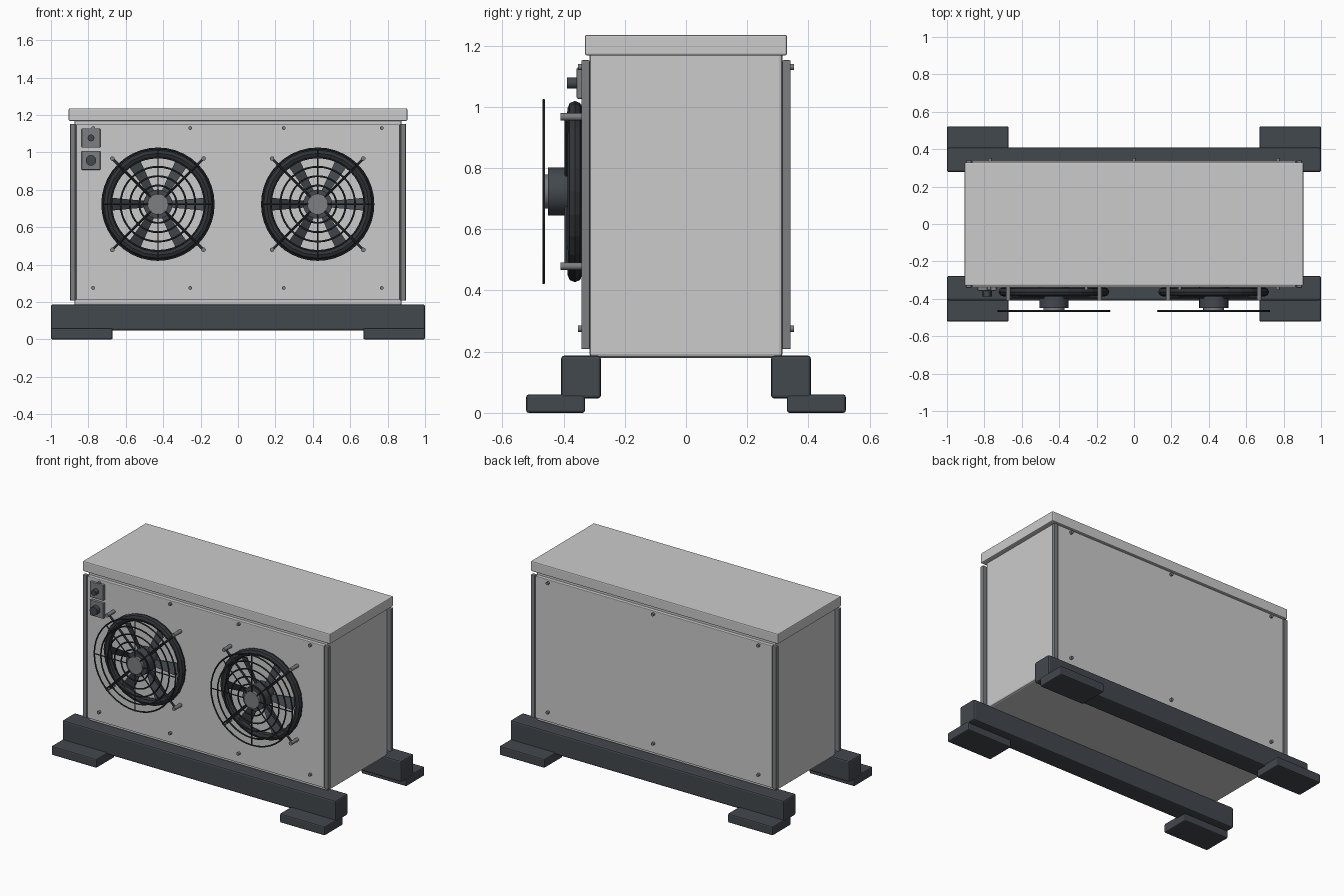
import bpy, bmesh
from math import sin, cos, pi, radians
from mathutils import Vector, Matrix

if "Cube" in bpy.data.objects:
    bpy.data.objects.remove(bpy.data.objects["Cube"])


def material(name, rgb):
    m = bpy.data.materials.new(name)
    m.diffuse_color = (*rgb, 1)
    m.use_nodes = True
    m.node_tree.nodes["Principled BSDF"].inputs["Base Color"].default_value = m.diffuse_color
    return m


DARK = material("dark_steel", (0.055, 0.065, 0.075))
BLACK = material("black_paint", (0.03, 0.034, 0.038))
MID = material("mid_grey", (0.2, 0.21, 0.22))


def finish(bm, name, mat=None, bevel=0, smooth=False):
    bmesh.ops.recalc_face_normals(bm, faces=bm.faces)
    me = bpy.data.meshes.new(name)
    bm.to_mesh(me)
    bm.free()
    ob = bpy.data.objects.new(name, me)
    bpy.context.collection.objects.link(ob)
    if mat:
        me.materials.append(mat)
    if bevel:
        mod = ob.modifiers.new("bevel", 'BEVEL')
        mod.width, mod.segments = bevel, 2
    if smooth:
        bpy.ops.object.select_all(action='DESELECT')
        ob.select_set(True)
        bpy.context.view_layer.objects.active = ob
        bpy.ops.object.shade_smooth_by_angle(angle=radians(35))
    return ob


def box(name, x, y, z, mat=None, bevel=0.006):
    """Box from (min, max) ranges."""
    bm = bmesh.new()
    bmesh.ops.create_cube(bm, size=1)
    for v in bm.verts:
        v.co = Vector([r[0] + (c + 0.5) * (r[1] - r[0]) for r, c in zip((x, y, z), v.co)])
    return finish(bm, name, mat, bevel)


def rod(bm, a, b, r, seg=8):
    """Add a capped cylinder between two points."""
    a, b = Vector(a), Vector(b)
    d = b - a
    m = Matrix.Translation((a + b) / 2) @ d.to_track_quat('Z', 'Y').to_matrix().to_4x4()
    bmesh.ops.create_cone(bm, cap_ends=True, segments=seg, radius1=r, radius2=r,
                          depth=d.length, matrix=m)


def ring(bm, cx, cy, cz, profile, seg):
    """Revolve a closed (radius, y) profile around the y axis."""
    loops = []
    for i in range(seg):
        t = 2 * pi * i / seg
        loops.append([bm.verts.new((cx + r * cos(t), cy + y, cz + r * sin(t))) for r, y in profile])
    n = len(profile)
    for i in range(seg):
        p, q = loops[i], loops[(i + 1) % seg]
        for j in range(n):
            bm.faces.new((p[j], q[j], q[(j + 1) % n], p[(j + 1) % n]))


def circle_profile(R, r, n):
    return [(R + r * cos(2 * pi * k / n), r * sin(2 * pi * k / n)) for k in range(n)]


# Cabinet
box("cabinet_body", (-0.875, 0.875), (-0.315, 0.315), (0.18, 1.18), None, 0.012)
box("top_lid", (-0.905, 0.905), (-0.33, 0.33), (1.168, 1.235), None, 0.006)

# Panels, corner posts, base rails and feet, mirrored front to back
for side, s in (("front", -1), ("back", 1)):
    def span(a, b):
        return tuple(sorted((s * a, s * b)))
    box(side + "_panel", (-0.865, 0.865), span(0.31, 0.338), (0.21, 1.15), None, 0.004)
    box(side + "_base_rail", (-1, 1), span(0.278, 0.408), (0.047, 0.187), DARK, 0.01)
    for end, e in (("left", -1), ("right", 1)):
        box(f"{side}_{end}_corner_post", tuple(sorted((e * 0.869, e * 0.898))),
            span(0.314, 0.342), (0.208, 1.152), MID, 0.004)
        box(f"{side}_{end}_foot", tuple(sorted((e * 0.67, e * 1.0))),
            span(0.33, 0.522), (0, 0.06), DARK, 0.008)

# Panel screws
for side, s, xs in (("front", -1, (-0.775, -0.255, 0.245, 0.768)), ("back", 1, (-0.77, 0, 0.77))):
    bm = bmesh.new()
    for x in xs:
        for z in (0.275, 1.13):
            rod(bm, (x, s * 0.33, z), (x, s * 0.353, z), 0.01, 12)
    finish(bm, side + "_panel_screws", MID, smooth=True)

# Control plates and knobs
for name, z, r in (("upper", 1.077, 0.018), ("lower", 0.957, 0.028)):
    box(name + "_control_plate", (-0.836, -0.736), (-0.357, -0.335), (z - 0.051, z + 0.051), MID, 0.004)
    bm = bmesh.new()
    rod(bm, (-0.786, -0.35, z), (-0.786, -0.388, z), r, 16)
    finish(bm, name + "_control_knob", DARK, smooth=True)

# Two fans
CZ = 0.723
for side, cx in (("left", -0.428), ("right", 0.426)):
    def pt(r, t, y):
        return (cx + r * cos(t), y, CZ + r * sin(t))

    # shroud ring
    bm = bmesh.new()
    ring(bm, cx, -0.363, CZ, circle_profile(0.272, 0.024, 8), 24)
    finish(bm, side + "_fan_shroud", BLACK)

    # six pitched blades, each a thin tapered slab
    bm = bmesh.new()
    for k in range(6):
        t = k * pi / 3
        u, w = Vector((cos(t), 0, sin(t))), Vector((-sin(t), 0, cos(t)))
        front, rear = [], []
        for r, h in ((0.05, -0.016), (0.245, -0.034), (0.245, 0.034), (0.05, 0.016)):
            p = Vector((cx, -0.366, CZ)) + u * r + w * h + Vector((0, h * 0.5, 0))
            front.append(bm.verts.new(p + Vector((0, -0.003, 0))))
            rear.append(bm.verts.new(p + Vector((0, 0.003, 0))))
        bm.faces.new(front)
        bm.faces.new(rear[::-1])
        for i in range(4):
            j = (i + 1) % 4
            bm.faces.new((front[i], rear[i], rear[j], front[j]))
    finish(bm, side + "_fan_blades", DARK)

    # hub and cap
    bm = bmesh.new()
    rod(bm, (cx, -0.335, CZ), (cx, -0.45, CZ), 0.078, 24)
    finish(bm, side + "_fan_hub", DARK, smooth=True)
    bm = bmesh.new()
    rod(bm, (cx, -0.44, CZ), (cx, -0.468, CZ), 0.056, 24)
    finish(bm, side + "_hub_cap", MID, smooth=True)

    # wire guard: concentric rings and straight spokes
    bm = bmesh.new()
    for R in (0.1, 0.15, 0.2, 0.25, 0.298):
        ring(bm, cx, -0.465, CZ, circle_profile(R, 0.005, 6), 40)
    for k in range(8):
        rod(bm, pt(0.05, k * pi / 4, -0.465), pt(0.298, k * pi / 4, -0.465), 0.004, 6)
    finish(bm, side + "_wire_guard", BLACK, smooth=True)

    # diagonal mounting arms and bolts
    arms, bolts = bmesh.new(), bmesh.new()
    for k in range(4):
        t = pi / 4 + k * pi / 2
        rod(arms, pt(0.07, t, -0.39), pt(0.345, t, -0.39), 0.007, 8)
        rod(bolts, pt(0.345, t, -0.335), pt(0.345, t, -0.41), 0.012, 12)
    finish(arms, side + "_mounting_arms", DARK, smooth=True)
    finish(bolts, side + "_mounting_bolts", MID, smooth=True)
